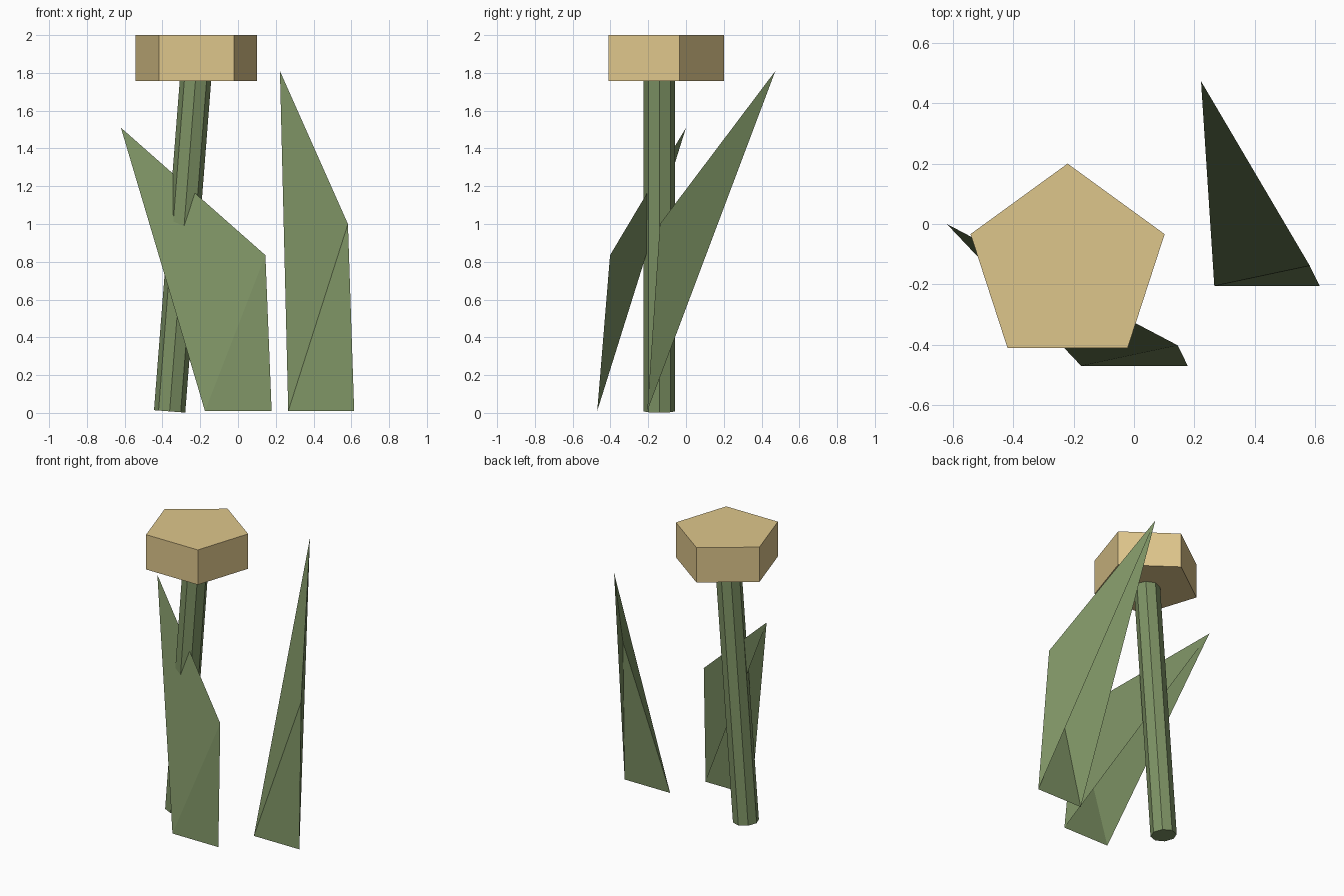
import bpy, math
from mathutils import Vector

if "Cube" in bpy.data.objects:
    bpy.data.objects.remove(bpy.data.objects["Cube"])


def material(name, rgb):
    m = bpy.data.materials.new(name)
    m.diffuse_color = (*rgb, 1)
    m.use_nodes = True
    m.node_tree.nodes["Principled BSDF"].inputs["Base Color"].default_value = m.diffuse_color
    return m


GREEN = material("leaf green", (0.205, 0.287, 0.127))
TAN = material("flower tan", (0.73, 0.565, 0.26))


def prism(name, sides, radius, start, end, spin, mat):
    """Straight prism running between two points."""
    start, end = Vector(start), Vector(end)
    axis = end - start
    bpy.ops.mesh.primitive_cylinder_add(vertices=sides, radius=radius, depth=axis.length)
    ob = bpy.context.object
    ob.name = name
    ob.location = (start + end) / 2
    ob.rotation_euler = (0, math.atan2(axis.x, axis.z), spin)
    ob.data.materials.append(mat)
    return ob


def leaf(name, left, right, shoulder, tip):
    """Folded blade, open at the back between its base and tip."""
    me = bpy.data.meshes.new(name)
    me.from_pydata([left, right, shoulder, tip], [],
                   [(0, 1, 2), (0, 2, 3), (1, 3, 2)])
    me.materials.append(GREEN)
    ob = bpy.data.objects.new(name, me)
    bpy.context.collection.objects.link(ob)
    return ob


# Leaning stem and five-sided flower head
prism("stem", 8, 0.083, (-0.362, -0.141, 0.008), (-0.222, -0.141, 1.80), 0, GREEN)
prism("flower_head", 5, 0.338, (-0.22, -0.138, 1.758), (-0.22, -0.138, 2.0), 0, TAN)

# Two pointed leaves
leaf("front_leaf", (-0.175, -0.47, 0.01), (0.178, -0.47, 0.01),
     (0.145, -0.402, 0.835), (-0.62, 0.0, 1.51))
leaf("side_leaf", (0.266, -0.205, 0.01), (0.615, -0.205, 0.01),
     (0.582, -0.138, 1.0), (0.222, 0.473, 1.81))
